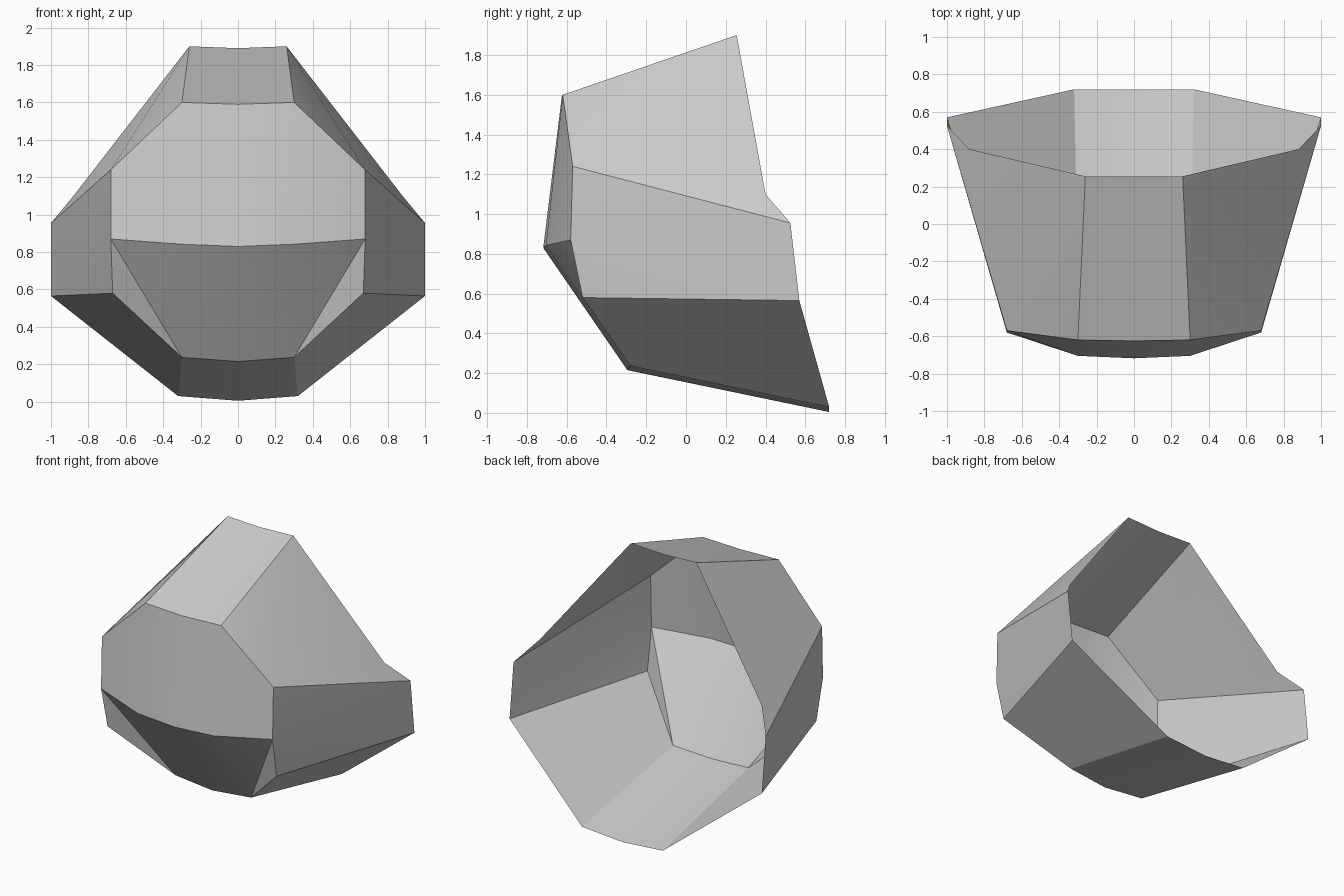
import bpy
import bmesh
import math

default = bpy.data.objects.get("Cube")
if default:
    bpy.data.objects.remove(default, do_unlink=True)

# One plain grey for the whole shell
grey = bpy.data.materials.new("plain grey")
grey.use_nodes = True
colour = (0.6, 0.6, 0.6, 1.0)
grey.diffuse_color = colour
grey.node_tree.nodes["Principled BSDF"].inputs["Base Color"].default_value = colour

# Corners of one half: centre line points have x = 0
POINTS = {
    "brow_mid": (0, -0.625, 1.59), "brow": (0.30, -0.62, 1.60),
    "cheek_top": (0.68, -0.57, 1.24), "cheek_low": (0.68, -0.58, 0.87),
    "nose_mid": (0, -0.718, 0.83), "nose": (0.30, -0.705, 0.842),
    "jaw": (0.67, -0.52, 0.58),
    "chin_mid": (0, -0.295, 0.215), "chin": (0.30, -0.28, 0.237),
    "rim_top_mid": (0, 0.255, 1.89), "rim_top": (0.26, 0.255, 1.90),
    "rim_notch": (0.88, 0.40, 1.10), "rim_side": (1.0, 0.525, 0.955),
    "rim_low": (1.0, 0.57, 0.565), "rim_base": (0.32, 0.72, 0.03),
    "rim_base_mid": (0, 0.718, 0.005),
}

# Panels shared by both halves, wound outward on the +x half
PANELS = [
    "rim_top_mid brow_mid brow rim_top",             # roof
    "brow_mid nose_mid nose brow",                   # front centre
    "brow nose cheek_low cheek_top",                 # front side
    "nose_mid chin_mid chin nose",                   # lower front
    "nose chin cheek_low",
    "cheek_low chin jaw",                            # corner facet
    "jaw chin rim_base rim_low",                     # lower side
    "chin_mid rim_base_mid rim_base chin",           # base
    "rim_top brow cheek_top",                        # upper side
    "rim_top cheek_top rim_notch",
    "rim_notch cheek_top rim_side",                  # side wall
    "cheek_top cheek_low rim_side",
    "cheek_low rim_low rim_side",
    "cheek_low jaw rim_low",
]

bm = bmesh.new()
for side in (1, -1):
    verts = {n: bm.verts.new((side * x, y, z)) for n, (x, y, z) in POINTS.items()}
    for panel in PANELS:
        loop = [verts[n] for n in panel.split()]
        bm.faces.new(loop if side == 1 else loop[::-1])
# Weld the two halves along the centre line
bmesh.ops.remove_doubles(bm, verts=bm.verts[:], dist=0.0005)

mesh = bpy.data.meshes.new("open_shell")
bm.to_mesh(mesh)
bm.free()
mesh.materials.append(grey)
shell = bpy.data.objects.new("open_shell", mesh)
bpy.context.collection.objects.link(shell)

# Soft shading inside each curved panel, crisp creases between panels
for obj in bpy.context.selected_objects:
    obj.select_set(False)
shell.select_set(True)
bpy.context.view_layer.objects.active = shell
bpy.ops.object.shade_smooth_by_angle(angle=math.radians(22))
